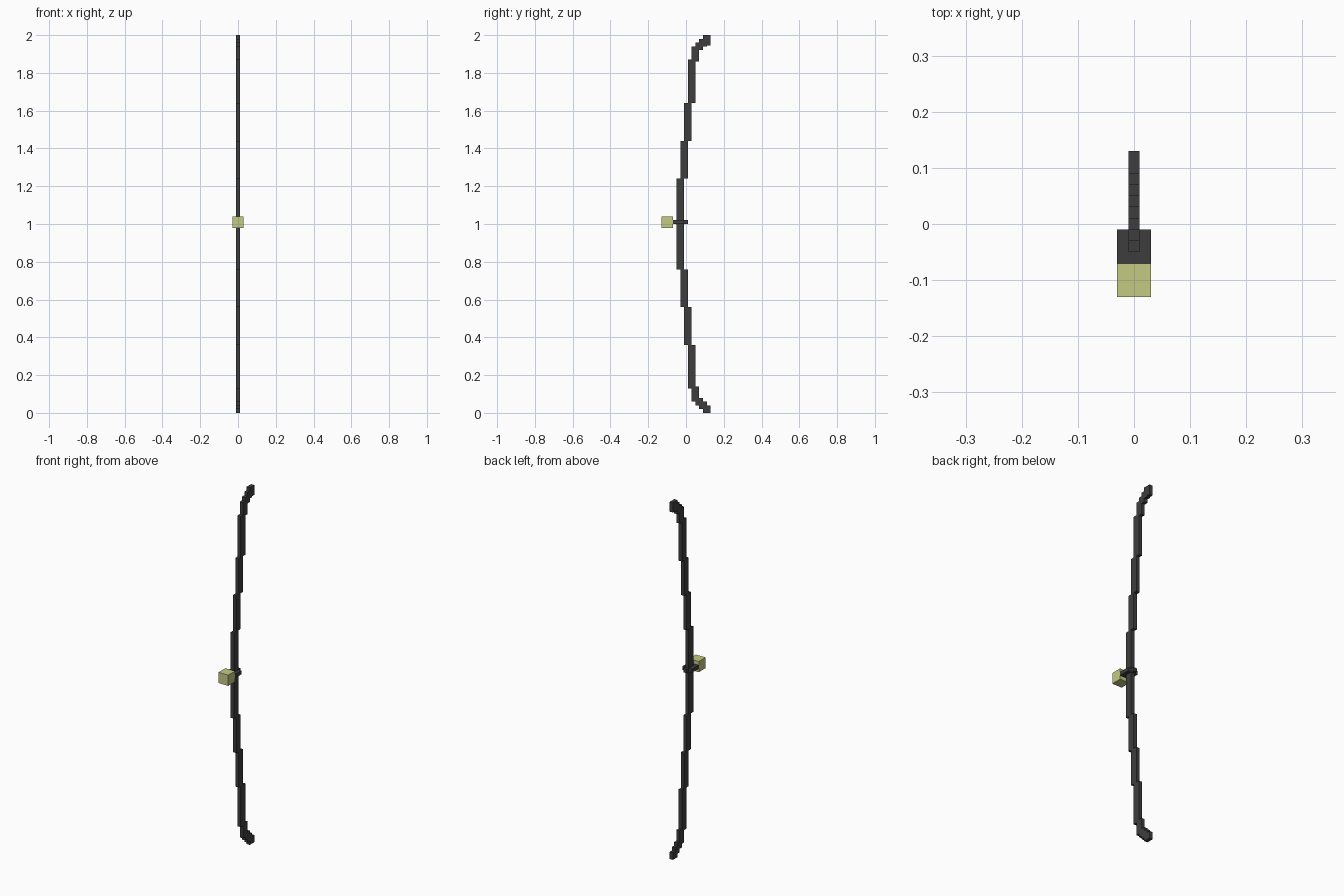
import bpy

if "Cube" in bpy.data.objects:
    bpy.data.objects.remove(bpy.data.objects["Cube"])


def material(name, rgb):
    m = bpy.data.materials.new(name)
    m.diffuse_color = (*rgb, 1.0)
    m.use_nodes = True
    m.node_tree.nodes["Principled BSDF"].inputs["Base Color"].default_value = m.diffuse_color
    return m


dark = material("dark grey", (0.048, 0.048, 0.048))
pale = material("pale olive", (0.55, 0.59, 0.23))


def box(name, x, y, z, mat):
    """Box from (min, max) ranges on each axis."""
    bpy.ops.mesh.primitive_cube_add(
        size=1, location=[(a + b) / 2 for a, b in (x, y, z)])
    ob = bpy.context.object
    ob.name = name
    ob.scale = [b - a for a, b in (x, y, z)]
    bpy.ops.object.transform_apply(location=False, rotation=False, scale=True)
    ob.data.materials.append(mat)


LIMB_X = (-0.01, 0.01)

# Straight grip section
box("bow_grip", LIMB_X, (-0.05, -0.01), (0.76, 1.24), dark)

# Stepped limbs: each step moves back 0.02; heights are measured from the tip
steps = [(0.56, 0.76), (0.36, 0.56), (0.13, 0.36), (0.06, 0.14),
         (0.04, 0.08), (0.02, 0.06), (0.0, 0.04)]
for i, (low, high) in enumerate(steps):
    y = (-0.03 + 0.02 * i, 0.01 + 0.02 * i)
    box(f"lower_limb_{i + 1}", LIMB_X, y, (low, high), dark)
    bottom = 1.945 if i == len(steps) - 1 else 2 - high
    box(f"upper_limb_{i + 1}", LIMB_X, y, (bottom, 2 - low), dark)

# Arrow rest plate around the grip, with a small tab behind
box("rest_plate", (-0.03, 0.03), (-0.07, -0.01), (1.0, 1.02), dark)
box("rest_tab", LIMB_X, (-0.01, 0.01), (1.0, 1.02), dark)

# Pale block at the front
box("front_block", (-0.03, 0.03), (-0.13, -0.07), (0.98, 1.04), pale)
